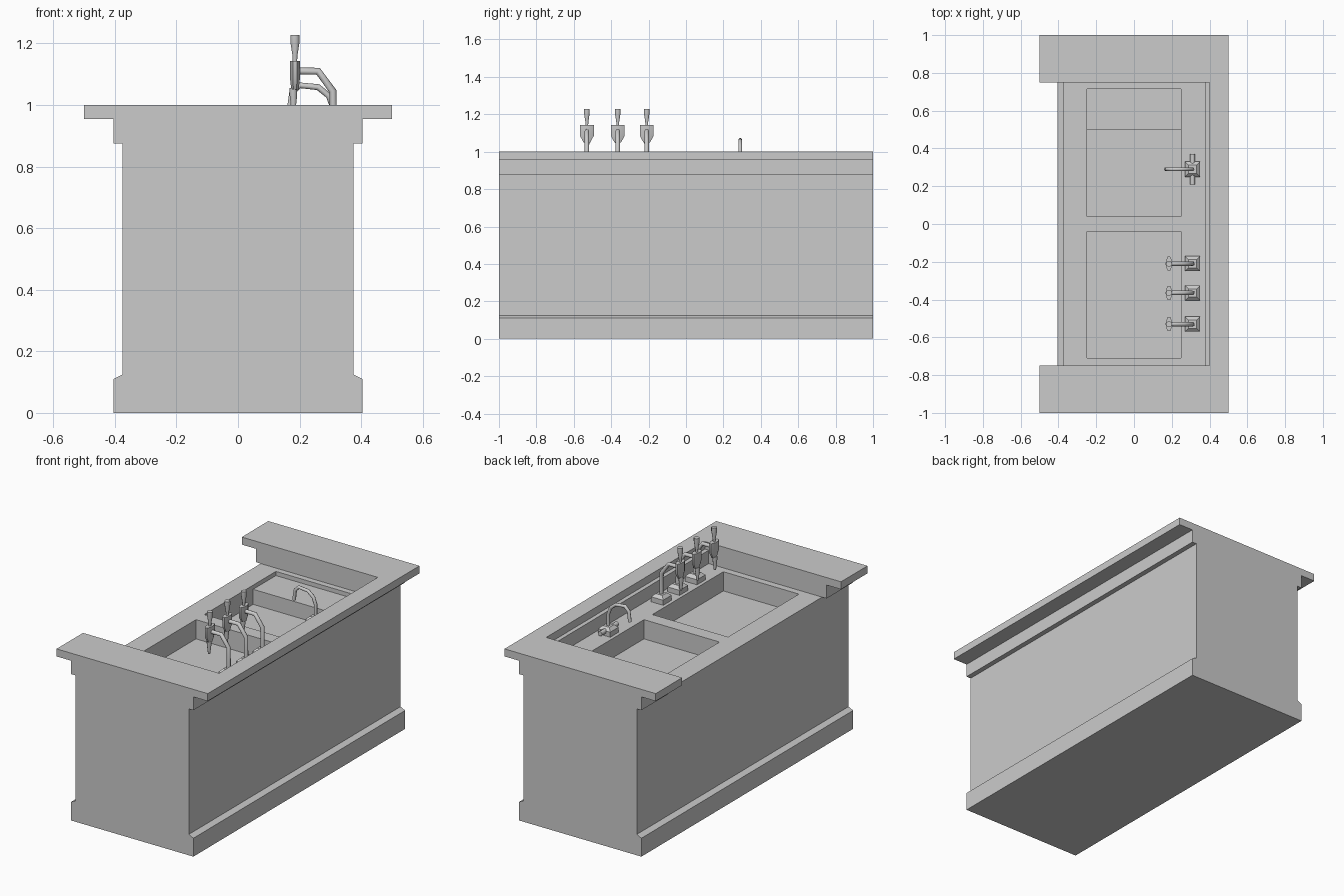
import bpy, bmesh, math
from mathutils import Vector

if "Cube" in bpy.data.objects:
    bpy.data.objects.remove(bpy.data.objects["Cube"])

grey = bpy.data.materials.new("plain grey")
grey.diffuse_color = (0.6, 0.6, 0.6, 1)
grey.use_nodes = True
grey.node_tree.nodes["Principled BSDF"].inputs["Base Color"].default_value = grey.diffuse_color


def finish(name, bm, smooth=False):
    bmesh.ops.recalc_face_normals(bm, faces=bm.faces)
    me = bpy.data.meshes.new(name)
    bm.to_mesh(me)
    bm.free()
    ob = bpy.data.objects.new(name, me)
    bpy.context.collection.objects.link(ob)
    me.materials.append(grey)
    if smooth:
        select(ob)
        bpy.ops.object.shade_smooth_by_angle(angle=math.radians(50))
    return ob


def select(ob):
    bpy.ops.object.select_all(action='DESELECT')
    ob.select_set(True)
    bpy.context.view_layer.objects.active = ob


def prism(name, pts, a, b, axis):
    """Extrude a 2D profile from a to b along x or y (second value is z)."""
    bm = bmesh.new()
    place = (lambda p: (a, p[0], p[1])) if axis == 'x' else (lambda p: (p[0], a, p[1]))
    face = bm.faces.new([bm.verts.new(place(p)) for p in pts])
    new = bmesh.ops.extrude_face_region(bm, geom=[face])['geom']
    step = Vector((b - a, 0, 0)) if axis == 'x' else Vector((0, b - a, 0))
    bmesh.ops.translate(bm, vec=step, verts=[g for g in new if isinstance(g, bmesh.types.BMVert)])
    return finish(name, bm)


def stack(name, rings, x, y, sides=8):
    """Upright solid from rings (z, half width x, half width y)."""
    bm = bmesh.new()
    k = 1 / math.cos(math.pi / sides)      # flats reach the half widths
    loops = []
    for z, rx, ry in rings:
        angs = [(i + 0.5) * 2 * math.pi / sides for i in range(sides)]
        loops.append([bm.verts.new((x + k * rx * math.cos(t), y + k * ry * math.sin(t), z))
                      for t in angs])
    for lo, hi in zip(loops, loops[1:]):
        for i in range(sides):
            j = (i + 1) % sides
            bm.faces.new((lo[i], lo[j], hi[j], hi[i]))
    bm.faces.new(loops[0])
    bm.faces.new(loops[-1])
    return finish(name, bm, sides > 4)


def pipe(name, pts, y, r):
    cu = bpy.data.curves.new(name, 'CURVE')
    cu.dimensions = '3D'
    cu.bevel_depth = r
    cu.bevel_resolution = 2
    cu.use_fill_caps = True
    sp = cu.splines.new('POLY')
    sp.points.add(len(pts) - 1)
    for p, (x, z) in zip(sp.points, pts):
        p.co = (x, y, z, 1)
    ob = bpy.data.objects.new(name, cu)
    bpy.context.collection.objects.link(ob)
    cu.materials.append(grey)
    select(ob)
    bpy.ops.object.convert(target='MESH')
    bpy.ops.object.shade_smooth_by_angle(angle=math.radians(50))


def cut(ob, cutter):
    m = ob.modifiers.new("cut", 'BOOLEAN')
    m.operation = 'DIFFERENCE'
    m.solver = 'EXACT'
    m.object = cutter
    select(ob)
    bpy.ops.object.modifier_apply(modifier=m.name)
    bpy.data.objects.remove(cutter)


# counter: mirrored side profile run along its length
half = [(.405, 0), (.405, .11), (.375, .125), (.375, .875), (.405, .875),
        (.405, .955), (.5, .955), (.5, 1)]
counter = prism("counter", half + [(-x, z) for x, z in reversed(half)], -1, 1, 'y')

# sunken work surface, open on the left, stepped at the right
cut(counter, prism("work_recess", [(-1, .875), (.375, .875), (.375, .955), (.4, .955),
                                   (.4, 1.5), (-1, 1.5)], -.75, .75, 'y'))
# two basins, the rear one with a shallow drain shelf
cut(counter, prism("front_basin_cut", [(-.71, .76), (-.04, .76), (-.04, .95), (-.71, .95)],
                   -.25, .25, 'x'))
cut(counter, prism("rear_basin_cut", [(.04, .76), (.5, .76), (.5, .85), (.715, .85),
                                      (.715, .95), (.04, .95)], -.25, .25, 'x'))

# tap feet shared by all four taps
FOOT = [(.873, .04, .04), (.905, .04, .04), (.922, .022, .022)]

# three drink taps
for n, y in enumerate((-.53, -.365, -.21), 1):
    stack(f"drink_tap_foot_{n}", FOOT, .31, y, 4)
    pipe(f"drink_tap_pipe_{n}", [(.31, .9), (.308, 1.045), (.26, 1.11), (.185, 1.11)], y, .012)
    stack(f"drink_tap_body_{n}", [(1.05, .012, .018), (1.085, .016, .037), (1.143, .016, .037)],
          .185, y)
    stack(f"drink_tap_nozzle_{n}", [(.975, .006, .006), (1.03, .012, .012), (1.055, .012, .014)],
          .18, y)
    stack(f"drink_tap_handle_{n}", [(1.14, .007, .007), (1.16, .008, .008), (1.205, .015, .015),
                                    (1.228, .015, .015)], .185, y)

# sink tap with a swan neck and two side knobs
stack("sink_tap_foot", FOOT, .31, .29, 4)
pipe("sink_tap_spout", [(.31, .9), (.31, .99), (.295, 1.03), (.26, 1.058), (.2, 1.064),
                        (.176, 1.04), (.168, .98)], .29, .01)
bm = bmesh.new()
bmesh.ops.create_cone(bm, cap_ends=True, segments=8, radius1=.014, radius2=.014, depth=.16)
knobs = finish("sink_tap_knobs", bm, True)
knobs.rotation_euler.x = math.pi / 2
knobs.location = (.31, .29, .9)
